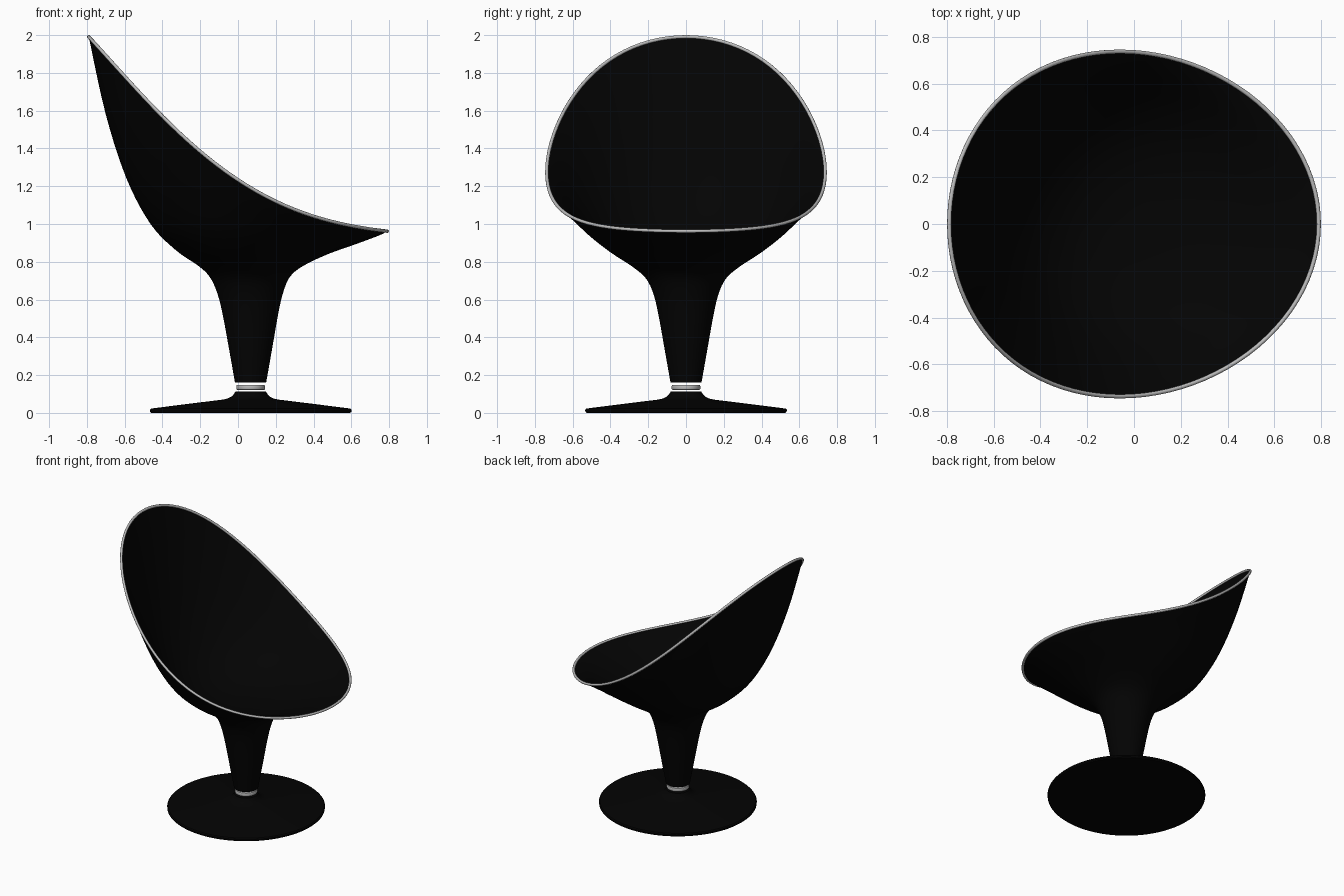
import bpy
import bmesh
from math import sin, cos, pi, radians

if "Cube" in bpy.data.objects:
    bpy.data.objects.remove(bpy.data.objects["Cube"])

SEG = 96
AXIS_X = 0.067


def material(name, v):
    m = bpy.data.materials.new(name)
    m.diffuse_color = (v, v, v, 1)
    m.use_nodes = True
    m.node_tree.nodes["Principled BSDF"].inputs["Base Color"].default_value = m.diffuse_color
    return m


BLACK = material("black", 0.001)
METAL = material("metal", 0.5)


def finish(name, bm, mat, angle=35):
    me = bpy.data.meshes.new(name)
    bm.to_mesh(me)
    bm.free()
    me.materials.append(mat)
    ob = bpy.data.objects.new(name, me)
    bpy.context.collection.objects.link(ob)
    bpy.ops.object.select_all(action='DESELECT')
    bpy.context.view_layer.objects.active = ob
    ob.select_set(True)
    bpy.ops.object.shade_smooth_by_angle(angle=radians(angle))
    return ob


def smooth_levels(levels, steps=5):
    """Catmull-Rom resampling of the cross-section table."""
    out = []
    n = len(levels)
    for i in range(n - 1):
        quad = [levels[max(0, min(n - 1, i + d))] for d in (-1, 0, 1, 2)]
        for s in range(steps):
            t = s / steps
            out.append([0.5 * (2 * b + (c - a) * t + (2 * a - 5 * b + 4 * c - d) * t * t
                               + (3 * b - a - 3 * c + d) * t ** 3) for a, b, c, d in zip(*quad)])
    return out + [list(levels[-1])]


def ring(level):
    """Egg-shaped, tilted loop through its back, front and side points."""
    xb, xf, y, zb, zf, zs, xc = level
    pts = []
    for k in range(SEG):
        a = 2 * pi * k / SEG
        c = cos(a)
        pts.append((xc + (xf - xb) / 2 * c + ((xf + xb) / 2 - xc) * c * c,
                    y * sin(a),
                    zs + (zf - zb) / 2 * c + ((zf + zb) / 2 - zs) * c * c
                    - (0.05 - 0.045 * c) * (zb - zf) * c * (1 - c * c)))
    return pts


def loft(name, rings, mat, cap_start=False, cap_end=False):
    bm = bmesh.new()
    vs = [[bm.verts.new(p) for p in r] for r in rings]
    for lo, hi in zip(vs, vs[1:]):
        for k in range(SEG):
            j = (k + 1) % SEG
            bm.faces.new((lo[k], lo[j], hi[j], hi[k]))
    if cap_start:
        bm.faces.new(vs[0][::-1])
    if cap_end:
        bm.faces.new(vs[-1])
    return finish(name, bm, mat)


def lathe(name, profile, mat):
    rings = [[(AXIS_X + r * cos(2 * pi * k / SEG), r * sin(2 * pi * k / SEG), z)
              for k in range(SEG)] for r, z in profile]
    return loft(name, rings, mat, True, True)


# Levels: back x, front x, side y, back z, front z, side z, side x
RIM = (-0.790, 0.790, 0.737, 1.991, 0.962, 1.275, -0.06)
outer = [
    (-0.016, 0.149, 0.082, 0.16, 0.16, 0.16, 0.067),
    (-0.046, 0.179, 0.112, 0.33, 0.33, 0.33, 0.067),
    (-0.083, 0.214, 0.148, 0.53, 0.53, 0.53, 0.066),
    (-0.112, 0.240, 0.176, 0.64, 0.64, 0.64, 0.065),
    (-0.150, 0.275, 0.215, 0.72, 0.72, 0.715, 0.064),
    (-0.208, 0.340, 0.285, 0.777, 0.775, 0.775, 0.062),
    (-0.330, 0.470, 0.395, 0.862, 0.838, 0.847, 0.058),
    (-0.463, 0.620, 0.510, 1.00, 0.892, 0.94, 0.05),
    (-0.590, 0.710, 0.608, 1.24, 0.925, 1.05, 0.03),
    (-0.700, 0.760, 0.682, 1.58, 0.945, 1.16, -0.01),
    RIM,
]
inner = [
    RIM,
    (-0.680, 0.740, 0.664, 1.58, 0.952, 1.168, -0.01),
    (-0.567, 0.685, 0.588, 1.25, 0.938, 1.063, 0.03),
    (-0.440, 0.590, 0.490, 1.02, 0.908, 0.955, 0.045),
    (-0.310, 0.450, 0.370, 0.89, 0.86, 0.87, 0.055),
    (-0.180, 0.300, 0.240, 0.825, 0.82, 0.82, 0.06),
    (-0.060, 0.180, 0.120, 0.80, 0.80, 0.80, 0.06),
    (0.055, 0.065, 0.005, 0.795, 0.795, 0.795, 0.06),
]

# Seat shell with flared stem, and the inside of the bowl
loft("seat_shell", [ring(l) for l in smooth_levels(outer)], BLACK, cap_start=True)
loft("seat_inside", [ring(l) for l in smooth_levels(inner)], BLACK, cap_end=True)

# Metal trim around the rim
cu = bpy.data.curves.new("rim_trim", 'CURVE')
cu.dimensions = '3D'
cu.bevel_depth = 0.009
cu.bevel_resolution = 3
sp = cu.splines.new('POLY')
pts = ring(RIM)
sp.points.add(len(pts) - 1)
for p, co in zip(sp.points, pts):
    p.co = (*co, 1)
sp.use_cyclic_u = True
cu.materials.append(METAL)
trim = bpy.data.objects.new("rim_trim", cu)
bpy.context.collection.objects.link(trim)
bpy.ops.object.select_all(action='DESELECT')
bpy.context.view_layer.objects.active = trim
trim.select_set(True)
bpy.ops.object.convert(target='MESH')
bpy.ops.object.shade_smooth()

# Swivel collar, with a small gap above and below
lathe("swivel_collar", [(0.071, 0.122), (0.074, 0.123), (0.076, 0.127), (0.076, 0.142),
                        (0.074, 0.147), (0.071, 0.148)], METAL)

# Round foot
lathe("base_disc", [(0.526, 0.0), (0.533, 0.006), (0.534, 0.016), (0.527, 0.023),
                    (0.33, 0.048), (0.15, 0.070), (0.122, 0.076), (0.102, 0.086),
                    (0.090, 0.098), (0.084, 0.108), (0.080, 0.113)], BLACK)
